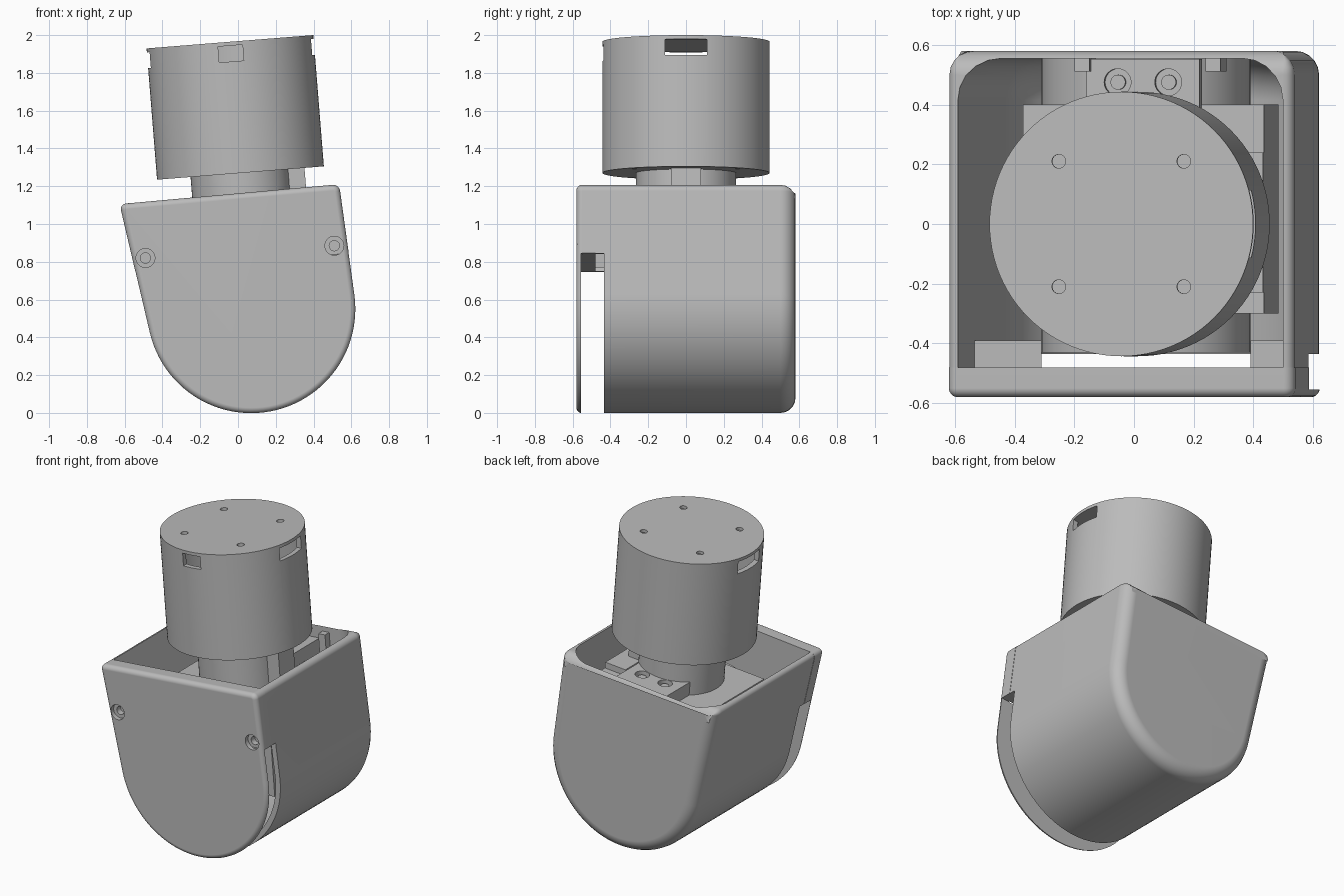
import bpy, bmesh
from math import radians, sin, cos, pi
from mathutils import Matrix, Vector

if "Cube" in bpy.data.objects:
    bpy.data.objects.remove(bpy.data.objects["Cube"], do_unlink=True)

GREY = (0.5, 0.5, 0.5, 1)
mat = bpy.data.materials.new("plain_grey")
mat.use_nodes = True
mat.diffuse_color = GREY
mat.node_tree.nodes["Principled BSDF"].inputs["Base Color"].default_value = GREY

# Frame of the tilted head: origin at the middle of its underside
HEAD = Matrix.Translation((0.013, 0, 1.27)) @ Matrix.Rotation(radians(-4.57), 4, 'Y')
WORLD = Matrix.Identity(4)
ALONG_Y = Matrix.Rotation(radians(90), 4, 'X')


def make(name, bm):
    bmesh.ops.recalc_face_normals(bm, faces=bm.faces[:])
    me = bpy.data.meshes.new(name)
    bm.to_mesh(me)
    bm.free()
    me.materials.append(mat)
    ob = bpy.data.objects.new(name, me)
    bpy.context.scene.collection.objects.link(ob)
    return ob


def box(name, lo, hi, frame=WORLD):
    lo, hi = Vector(lo), Vector(hi)
    bm = bmesh.new()
    bmesh.ops.create_cube(bm, size=1, matrix=frame @ Matrix.Translation((lo + hi) / 2)
                          @ Matrix.Diagonal((*(hi - lo), 1)))
    return make(name, bm)


def cyl(name, r, z0, z1, at=(0, 0), frame=WORLD, n=64):
    bm = bmesh.new()
    bmesh.ops.create_cone(bm, cap_ends=True, segments=n, radius1=r, radius2=r, depth=z1 - z0,
                          matrix=frame @ Matrix.Translation((*at, (z0 + z1) / 2)))
    return make(name, bm)


def cyl_y(name, r, y0, y1, x, z, n=64):
    return cyl(name, r, -y1, -y0, (x, z), ALONG_Y, n)


def shell(name, r, y0, y1, extra=0, corner=0, front=0, back=0):
    """Round-bottomed profile with tapering straight sides, extruded along y."""
    a0, a1, steps = radians(193.2), radians(367.9), 48
    arc = [(0.07 + r * cos(a0 + (a1 - a0) * i / steps),
            0.55 + r * sin(a0 + (a1 - a0) * i / steps)) for i in range(steps + 1)]
    up_l, up_r = 0.7 + extra, 0.59 + extra
    left = (arc[0][0] + sin(a0) * up_l, arc[0][1] - cos(a0) * up_l)
    right = (arc[-1][0] - sin(a1) * up_r, arc[-1][1] + cos(a1) * up_r)
    pts = [left] + arc + [right]
    bm = bmesh.new()
    f = [bm.verts.new((x, y0, z)) for x, z in pts]
    b = [bm.verts.new((x, y1, z)) for x, z in pts]
    bm.faces.new(f)
    bm.faces.new(b[::-1])
    for i in range(len(pts)):
        j = (i + 1) % len(pts)
        bm.faces.new((f[i], b[i], b[j], f[j]))
    bmesh.ops.recalc_face_normals(bm, faces=bm.faces[:])
    if corner:
        edges = [bm.edges.get((f[k], b[k])) for k in (0, -1)]
        bmesh.ops.bevel(bm, geom=edges, offset=corner, segments=5, profile=0.5, affect='EDGES')
    for y, width in ((y0, front), (y1, back)):
        if width:
            loop = [e for e in bm.edges if all(abs(v.co.y - y) < 1e-5 for v in e.verts)]
            bmesh.ops.bevel(bm, geom=loop, offset=width, segments=5, profile=0.5, affect='EDGES')
    return make(name, bm)


def cut(ob, cutters):
    for c in cutters:
        m = ob.modifiers.new("cut", 'BOOLEAN')
        m.operation, m.solver, m.object = 'DIFFERENCE', 'EXACT', c
        bpy.context.view_layer.update()
        me = bpy.data.meshes.new_from_object(
            ob.evaluated_get(bpy.context.evaluated_depsgraph_get()))
        ob.modifiers.clear()
        ob.data = me
    for c in cutters:
        bpy.data.objects.remove(c, do_unlink=True)
    return ob


def slot():
    # Gap that runs under the housing, from one side round to the other
    frame = Matrix.Translation((0.07, 0, 0.8)) @ Matrix.Rotation(radians(-5), 4, 'Y')
    return box("slot_cutter", (-1, -0.555, -1.2), (1, -0.435, 0), frame)


parts = []

# Housing, open at the top and front
housing = shell("housing", 0.55, -0.48, 0.58, corner=0.035, back=0.08)
parts.append(cut(housing, [shell("cavity_cutter", 0.515, -0.7, 0.555, extra=0.3, back=0.14), slot()]))

# Front cover with countersunk screw holes
cover = shell("front_cover", 0.552, -0.58, -0.48, corner=0.035, front=0.03)
holes = [slot()]
for x, z in ((-0.49, 0.82), (0.51, 0.885)):
    holes += [cyl_y("hole_cutter", 0.05, -0.7, -0.55, x, z, 32),
              cyl_y("hole_cutter", 0.027, -0.7, -0.51, x, z, 32)]
parts.append(cut(cover, holes))

# Screw bosses behind the cover
parts.append(box("right_boss", (-0.54, -0.48, 0.77), (-0.31, -0.39, 0.87)))
parts.append(box("left_boss", (0.39, -0.48, 0.84), (0.55, -0.39, 0.94)))

# Motor drum and its carrier block
parts.append(cyl_y("motor_drum", 0.35, -0.43, 0.555, 0.04, 0.55))
parts.append(box("motor_block", (-0.41, -0.3, -0.9), (0.40, 0.4, -0.3), HEAD))
parts.append(box("block_step", (0.25, -0.23, -0.3), (0.40, 0.24, -0.26), HEAD))

# Bracket behind the neck with four recessed screws
bracket = box("bracket", (-0.19, 0.16, -0.32), (0.19, 0.553, -0.21), HEAD)
spots = [(x, y) for x in (-0.085, 0.085) for y in (0.3, 0.475)]
parts.append(cut(bracket, [cyl("hole_cutter", 0.045, -0.25, 0, p, HEAD, 32) for p in spots]))
for p in spots:
    parts.append(cyl("bracket_screw", 0.025, -0.27, -0.225, p, HEAD, 24))
for x in (-0.2, 0.24):
    parts.append(box("bracket_rib", (x - 0.025, 0.51, -0.4), (x + 0.025, 0.556, -0.16), HEAD))

# Neck with its stop tab
parts.append(cyl("neck", 0.265, -0.32, 0.01, frame=HEAD))
parts.append(box("stop_tab", (0.24, -0.08, -0.3), (0.34, 0.08, 0.005), HEAD))

# Hollow round head with cable notches and screw holes
head = cyl("head", 0.443, 0, 0.697, frame=HEAD, n=96)
cutters = [cyl("hollow_cutter", 0.41, 0.03, 0.677, frame=HEAD, n=96),
           box("notch_cutter", (-0.6, -0.112, 0.592), (0.6, 0.112, 0.676), HEAD),
           box("notch_cutter", (-0.065, -0.6, 0.592), (0.065, -0.2, 0.676), HEAD)]
for x in (-0.21, 0.21):
    for y in (-0.21, 0.21):
        cutters.append(cyl("hole_cutter", 0.023, 0.6, 0.8, (x, y), HEAD, 24))
        cutters.append(cyl("hole_cutter", 0.015, -0.1, 0.1, (x * 1.3, y * 1.3), HEAD, 16))
parts.append(cut(head, cutters))

# Smooth the round faces, keep the edges sharp
bpy.ops.object.select_all(action='DESELECT')
for ob in parts:
    ob.select_set(True)
bpy.context.view_layer.objects.active = parts[0]
bpy.ops.object.shade_smooth_by_angle(angle=radians(25))
for ob in parts:
    ob.modifiers.new("even_shading", 'WEIGHTED_NORMAL').keep_sharp = True
